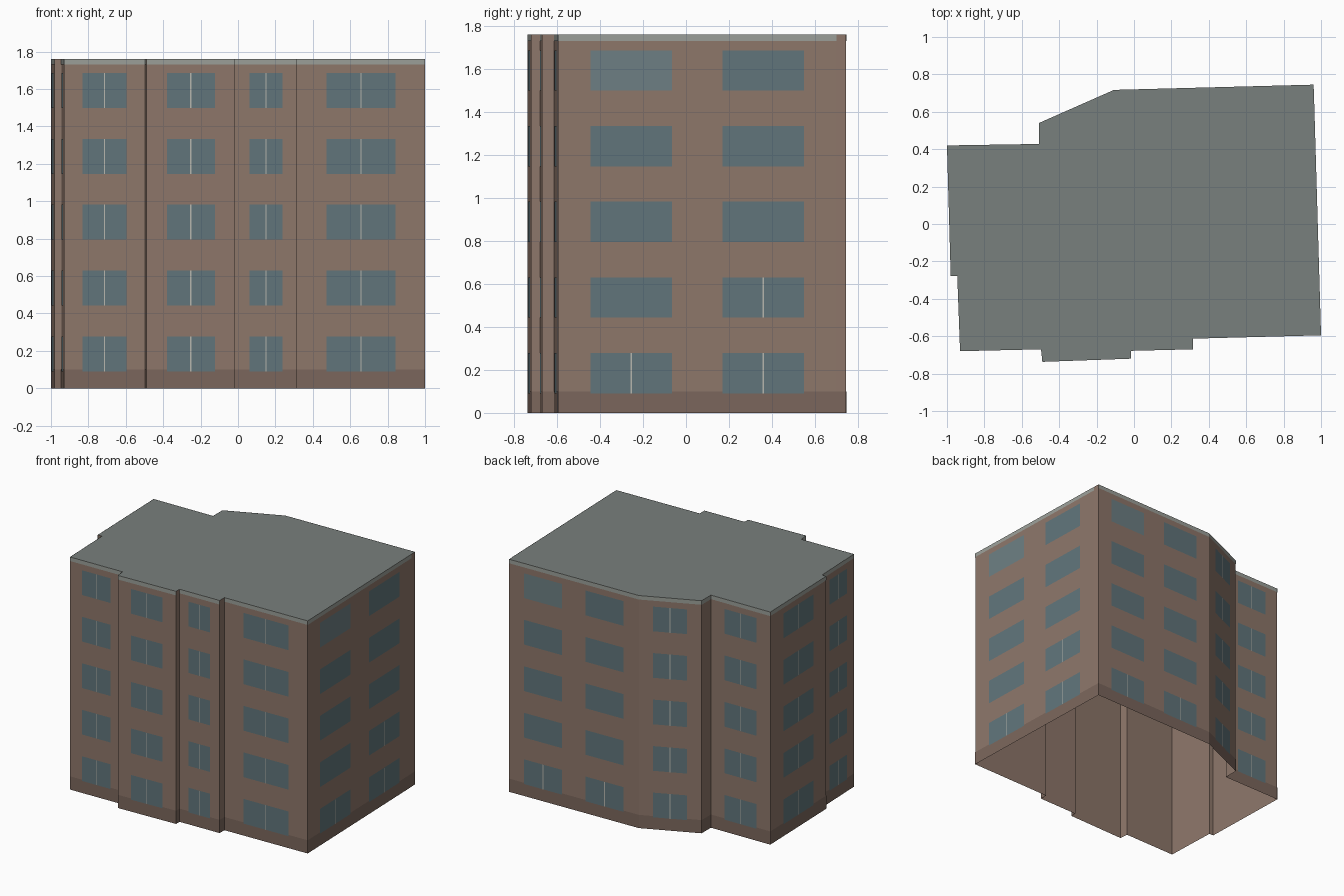
import bpy, bmesh
from mathutils import Vector

if "Cube" in bpy.data.objects:
    bpy.data.objects.remove(bpy.data.objects["Cube"])

H, FLOORS = 1.76, 5
STOREY = H / FLOORS

# Footprint, counter-clockwise from the front right corner
PLAN = [(1.0, -0.595), (0.962, 0.70), (0.96, 0.745), (-0.107, 0.717),
        (-0.508, 0.54), (-0.508, 0.428), (-1.0, 0.42), (-0.98, -0.277),
        (-0.945, -0.277), (-0.93, -0.68), (-0.497, -0.67), (-0.49, -0.737),
        (-0.015, -0.72), (-0.015, -0.678), (0.315, -0.67), (0.315, -0.613)]
SIDES = [(Vector(a), Vector(b)) for a, b in zip(PLAN, PLAN[1:] + PLAN[:1])]


def material(name, rgb):
    m = bpy.data.materials.new(name)
    m.diffuse_color = (*rgb, 1)
    m.use_nodes = True
    m.node_tree.nodes["Principled BSDF"].inputs["Base Color"].default_value = m.diffuse_color
    return m


def quad(bm, side, s0, s1, z0, z1, off=0.0):
    """Outward-facing panel on a wall, from distance s0 to s1 along it."""
    a, b = side
    d = (b - a).normalized()
    n = Vector((d.y, -d.x)) * off
    p, q = a + d * s0 + n, a + d * s1 + n
    bm.faces.new([bm.verts.new((v.x, v.y, z)) for v, z in
                  ((p, z0), (q, z0), (q, z1), (p, z1))])


def finish(name, bm, mat):
    bmesh.ops.remove_doubles(bm, verts=bm.verts, dist=1e-5)
    me = bpy.data.meshes.new(name)
    bm.to_mesh(me)
    bm.free()
    me.materials.append(mat)
    bpy.context.collection.objects.link(bpy.data.objects.new(name, me))


parts = {n: bmesh.new() for n in ("walls", "plinth", "roof_band", "roof",
                                  "windows", "pale_windows", "window_bars")}

# Walls with open underside, plinth and roof edge band
for side in SIDES:
    length = (side[1] - side[0]).length
    quad(parts["walls"], side, 0, length, 0, H)
    quad(parts["plinth"], side, 0, length, 0, 0.10, 0.001)
    if length > 0.06:
        quad(parts["roof_band"], side, 0, length, H - 0.03, H, 0.001)

# Flat roof
parts["roof"].faces.new([parts["roof"].verts.new((x, y, H)) for x, y in PLAN])

# Windows: two columns on long walls, one on the others, none on the returns
for i, side in enumerate(SIDES):
    length = (side[1] - side[0]).length
    if length < 0.2:
        continue
    columns = 2 if length > 1 else 1
    margin, width = (0.117, 0.2925) if columns == 2 else (0.23, 0.54)
    for c in range(columns):
        s0 = length * (margin if c == 0 else 1 - margin - width)
        s1 = s0 + length * width
        mid = (s0 + s1) / 2
        for f in range(FLOORS):
            z0 = f * STOREY + 0.091
            z1 = z0 + 0.187
            pale = columns == 2 and c == 0 and f == FLOORS - 1
            quad(parts["pale_windows" if pale else "windows"],
                 side, s0, s1, z0, z1, 0.002)
            if columns == 1 or f == 0 or (i == 0 and f == 1 and c == 1):
                quad(parts["window_bars"], side, mid - 0.003, mid + 0.003,
                     z0, z1, 0.003)

COLOURS = {"walls": (0.27, 0.185, 0.145), "plinth": (0.20, 0.135, 0.108),
           "roof_band": (0.33, 0.35, 0.32), "roof": (0.19, 0.215, 0.205),
           "windows": (0.12, 0.18, 0.20), "pale_windows": (0.155, 0.215, 0.23),
           "window_bars": (0.48, 0.48, 0.43)}
for name, bm in parts.items():
    finish(name, bm, material(name + "_colour", COLOURS[name]))
